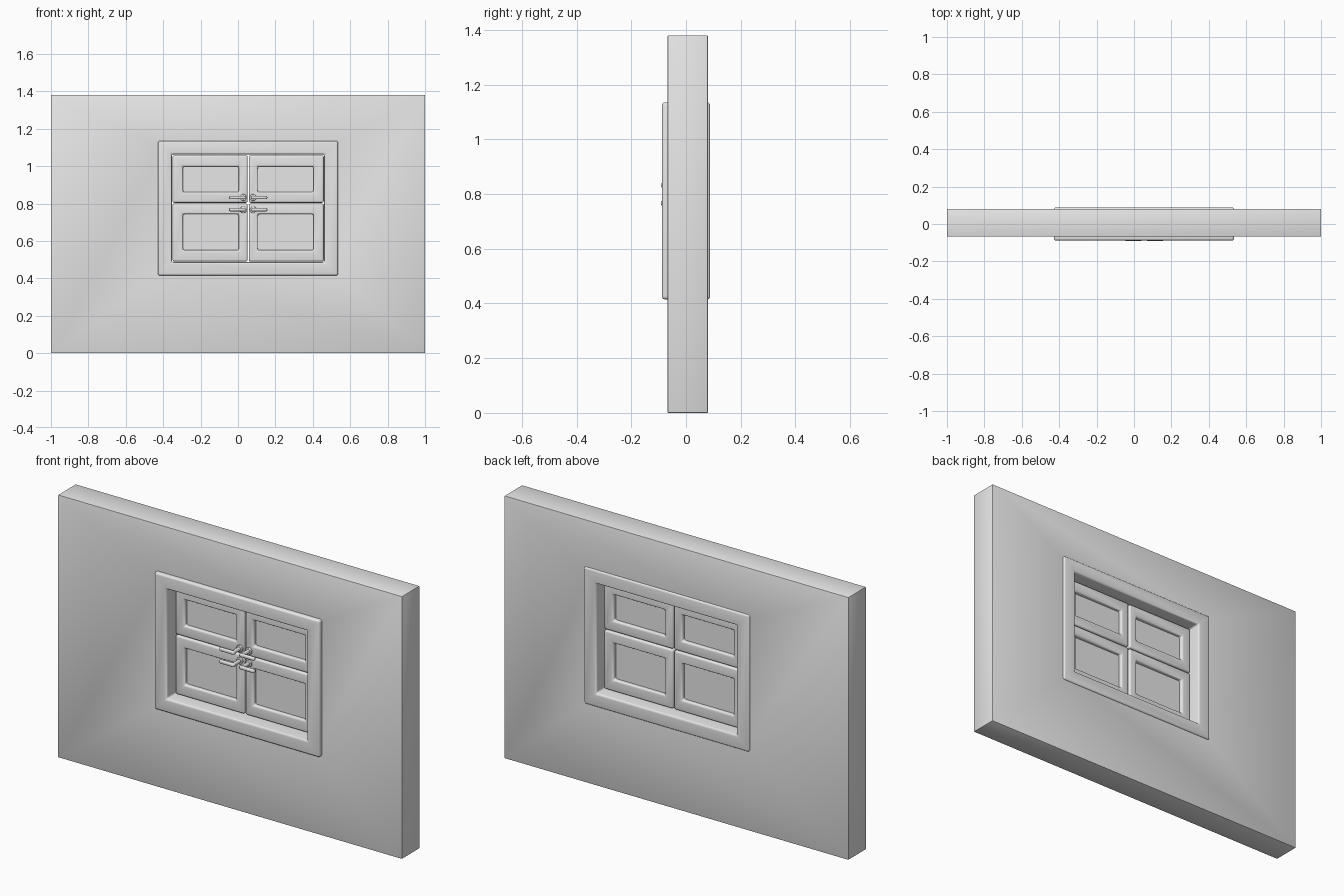
import bpy, bmesh, math
from mathutils import Matrix, Vector

cube = bpy.data.objects.get("Cube")
if cube:
    bpy.data.objects.remove(cube, do_unlink=True)

grey = bpy.data.materials.new("plain_grey")
grey.use_nodes = True
grey.diffuse_color = (0.8, 0.8, 0.8, 1)
grey.node_tree.nodes["Principled BSDF"].inputs["Base Color"].default_value = (0.8, 0.8, 0.8, 1)


def finish(name, bm, bevel=0.0, segments=4):
    """Round the sharp edges, then turn the bmesh into a shaded object."""
    bmesh.ops.recalc_face_normals(bm, faces=bm.faces)
    if bevel:
        edges = [e for e in bm.edges if e.calc_face_angle(0) > 0.8]
        bmesh.ops.bevel(bm, geom=edges, offset=bevel, segments=segments,
                        profile=0.5, affect='EDGES', clamp_overlap=True)
    mesh = bpy.data.meshes.new(name)
    bm.to_mesh(mesh)
    bm.free()
    mesh.materials.append(grey)
    obj = bpy.data.objects.new(name, mesh)
    bpy.context.collection.objects.link(obj)
    bpy.ops.object.select_all(action='DESELECT')
    obj.select_set(True)
    bpy.context.view_layer.objects.active = obj
    bpy.ops.object.shade_smooth_by_angle(angle=math.radians(35))
    return obj


def ring(name, outer, inner, y0, y1, bevel, segments=4):
    """Rectangular ring; rectangles are (x0, x1, z0, z1)."""
    bm = bmesh.new()
    loops = []
    for (x0, x1, z0, z1), y in ((outer, y0), (outer, y1), (inner, y1), (inner, y0)):
        loops.append([bm.verts.new((x, y, z))
                      for x, z in ((x0, z0), (x1, z0), (x1, z1), (x0, z1))])
    for a, b in zip(loops, loops[1:] + loops[:1]):
        for i in range(4):
            j = (i + 1) % 4
            bm.faces.new((a[i], a[j], b[j], b[i]))
    return finish(name, bm, bevel, segments)


def box(name, rect, y0, y1, bevel=0.0):
    x0, x1, z0, z1 = rect
    bm = bmesh.new()
    bmesh.ops.create_cube(bm, size=1)
    bmesh.ops.scale(bm, vec=(x1 - x0, y1 - y0, z1 - z0), verts=bm.verts)
    bmesh.ops.translate(bm, vec=((x0 + x1) / 2, (y0 + y1) / 2, (z0 + z1) / 2), verts=bm.verts)
    return finish(name, bm, bevel, 3)


def disc(name, x, z, radius, y0, y1, bevel=0.0):
    """Cylinder lying along y."""
    bm = bmesh.new()
    place = Matrix.Translation(Vector((x, (y0 + y1) / 2, z))) @ Matrix.Rotation(math.pi / 2, 4, 'X')
    bmesh.ops.create_cone(bm, cap_ends=True, segments=24, radius1=radius, radius2=radius,
                          depth=y1 - y0, matrix=place)
    return finish(name, bm, bevel, 3)


# Wall with the opening, and the casing that lines it on both sides
ring("wall", (-1, 1, 0, 1.38), (-0.39, 0.495, 0.45, 1.10), -0.067, 0.08, 0.003, 2)
ring("window_frame", (-0.428, 0.535, 0.415, 1.135), (-0.354, 0.461, 0.486, 1.063),
     -0.088, 0.088, 0.011)

# Four sashes with their panels, and a lever handle on each
MID = 0.0545
rows = {"upper": (0.804, 1.058, 0.861, 0.998, 0.832),
        "lower": (0.490, 0.800, 0.551, 0.743, 0.767)}
for side, s in (("left", 1), ("right", -1)):
    def span(a, b):
        return tuple(sorted((MID + s * a, MID + s * b)))
    for row, (z0, z1, p0, p1, hz) in rows.items():
        tag = row + "_" + side
        ring("sash_" + tag, span(0.003, 0.404) + (z0, z1), span(0.051, 0.349) + (p0, p1),
             -0.023, 0.028, 0.010)
        box("panel_" + tag, span(0.045, 0.355) + (p0 - 0.006, p1 + 0.006), -0.002, 0.007)
        x = MID + s * 0.026
        disc("handle_rose_" + tag, x, hz, 0.018, -0.032, -0.020, 0.003)
        disc("handle_stem_" + tag, x, hz, 0.010, -0.080, -0.025)
        box("handle_lever_" + tag, span(0.014, 0.102) + (hz - 0.009, hz + 0.009),
            -0.092, -0.075, 0.006)
